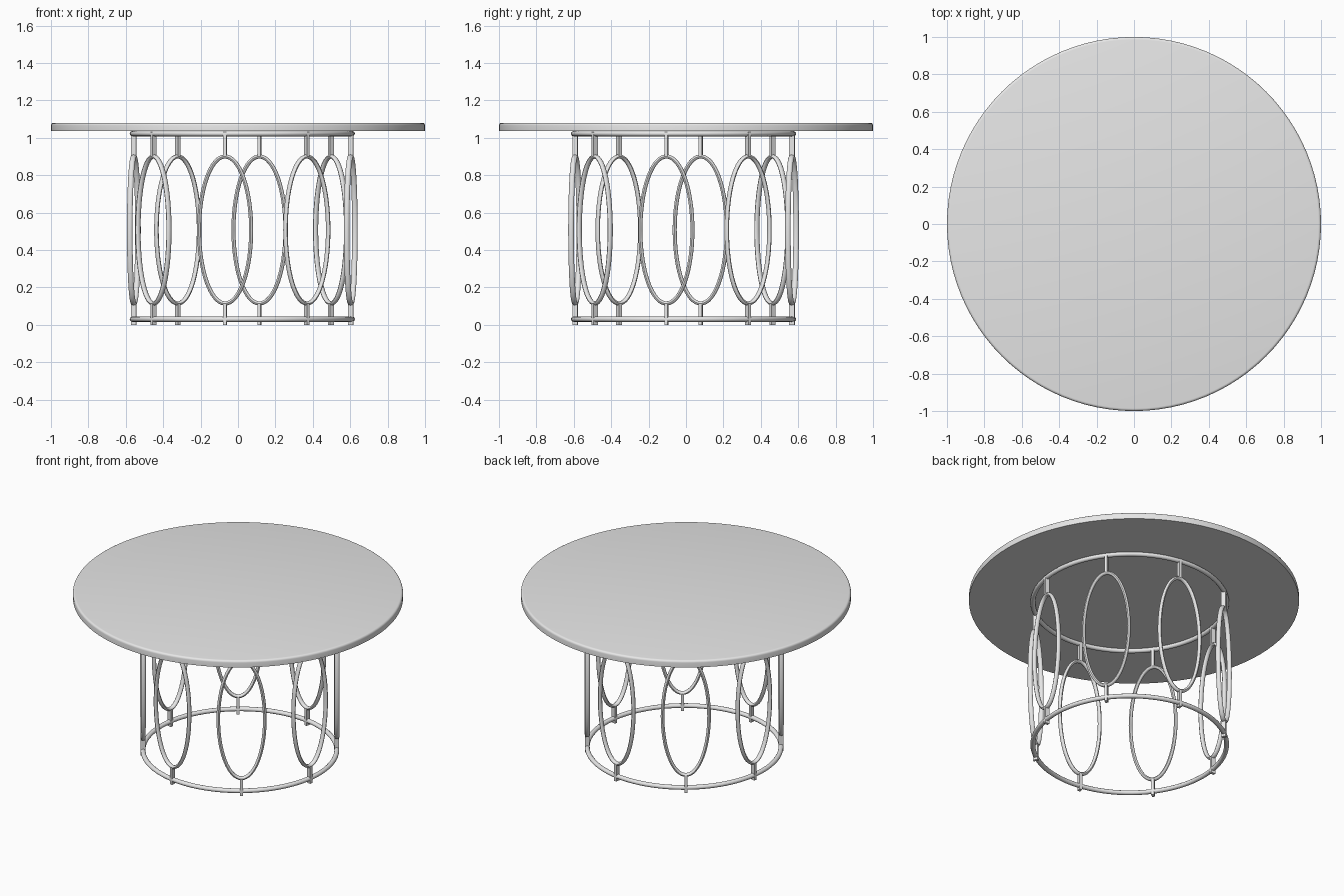
import bpy, bmesh
from math import sin, cos, tau, radians
from mathutils import Matrix, Vector

cube = bpy.data.objects.get("Cube")
if cube:
    bpy.data.objects.remove(cube, do_unlink=True)

metal = bpy.data.materials.new("grey metal")
metal.use_nodes = True
GREY = (0.8, 0.8, 0.8, 1)
metal.diffuse_color = GREY
metal.node_tree.nodes["Principled BSDF"].inputs["Base Color"].default_value = GREY

BASE = Vector((0.023, -0.013, 0))   # centre of the base frame
RADIUS = 0.587                      # radius of the base frame
LOOPS = 8
FIRST_ANGLE = -9


def finish(bm, name, matrix=Matrix()):
    bmesh.ops.recalc_face_normals(bm, faces=bm.faces)
    mesh = bpy.data.meshes.new(name)
    bm.to_mesh(mesh)
    bm.free()
    mesh.materials.append(metal)
    obj = bpy.data.objects.new(name, mesh)
    obj.matrix_world = matrix
    bpy.context.collection.objects.link(obj)
    bpy.ops.object.select_all(action="DESELECT")
    obj.select_set(True)
    bpy.context.view_layer.objects.active = obj
    bpy.ops.object.shade_smooth_by_angle(angle=radians(40))
    return obj


def oval_tube(name, a, b, half_width, half_depth, matrix, steps=64, sides=12):
    """Closed tube along an ellipse in the local xy plane."""
    bm = bmesh.new()
    rows = []
    for i in range(steps):
        t = tau * i / steps
        centre = Vector((a * cos(t), b * sin(t), 0))
        out = Vector((b * cos(t), a * sin(t), 0)).normalized()
        row = []
        for j in range(sides):
            s = tau * j / sides
            offset = out * half_width * cos(s) + Vector((0, 0, half_depth * sin(s)))
            row.append(bm.verts.new(centre + offset))
        rows.append(row)
    for i in range(steps):
        for j in range(sides):
            n, k = (i + 1) % steps, (j + 1) % sides
            bm.faces.new((rows[i][j], rows[n][j], rows[n][k], rows[i][k]))
    return finish(bm, name, matrix)


def bar(name, bottom, top, matrix):
    """Upright flat bar, deeper along the radius than it is wide."""
    bm = bmesh.new()
    bmesh.ops.create_cube(bm, size=1)
    bmesh.ops.scale(bm, vec=(0.028, 0.018, top - bottom), verts=bm.verts)
    bmesh.ops.translate(bm, vec=(0, 0, (top + bottom) / 2), verts=bm.verts)
    return finish(bm, name, matrix)


# Round tabletop with a softened upper edge
bm = bmesh.new()
bmesh.ops.create_cone(bm, cap_ends=True, segments=96, radius1=1, radius2=1, depth=0.045,
                      matrix=Matrix.Translation((0, 0, 1.0575)))
rim = [e for e in bm.edges if all(v.co.z > 1.07 for v in e.verts)]
bmesh.ops.bevel(bm, geom=rim, offset=0.014, segments=4, profile=0.5, affect="EDGES")
finish(bm, "tabletop")

# Two horizontal rings
for name, z in (("lower_ring", 0.03), ("upper_ring", 1.022)):
    oval_tube(name, RADIUS, RADIUS, 0.015, 0.014,
              Matrix.Translation(BASE + Vector((0, 0, z))), steps=96)

# Upright ovals standing on the circle, each with a foot and a top strut
for i in range(LOOPS):
    place = (Matrix.Translation(BASE)
             @ Matrix.Rotation(radians(FIRST_ANGLE) + tau * i / LOOPS, 4, "Z")
             @ Matrix.Translation((RADIUS, 0, 0)))
    # local x runs along the circle, local y points up
    upright = Matrix(((0, 0, 1, 0), (1, 0, 0, 0), (0, 1, 0, 0.507), (0, 0, 0, 1)))
    oval_tube(f"oval_{i + 1}", 0.141, 0.393, 0.011, 0.015, place @ upright)
    bar(f"foot_{i + 1}", 0, 0.115, place)
    bar(f"strut_{i + 1}", 0.9, 1.03, place)
